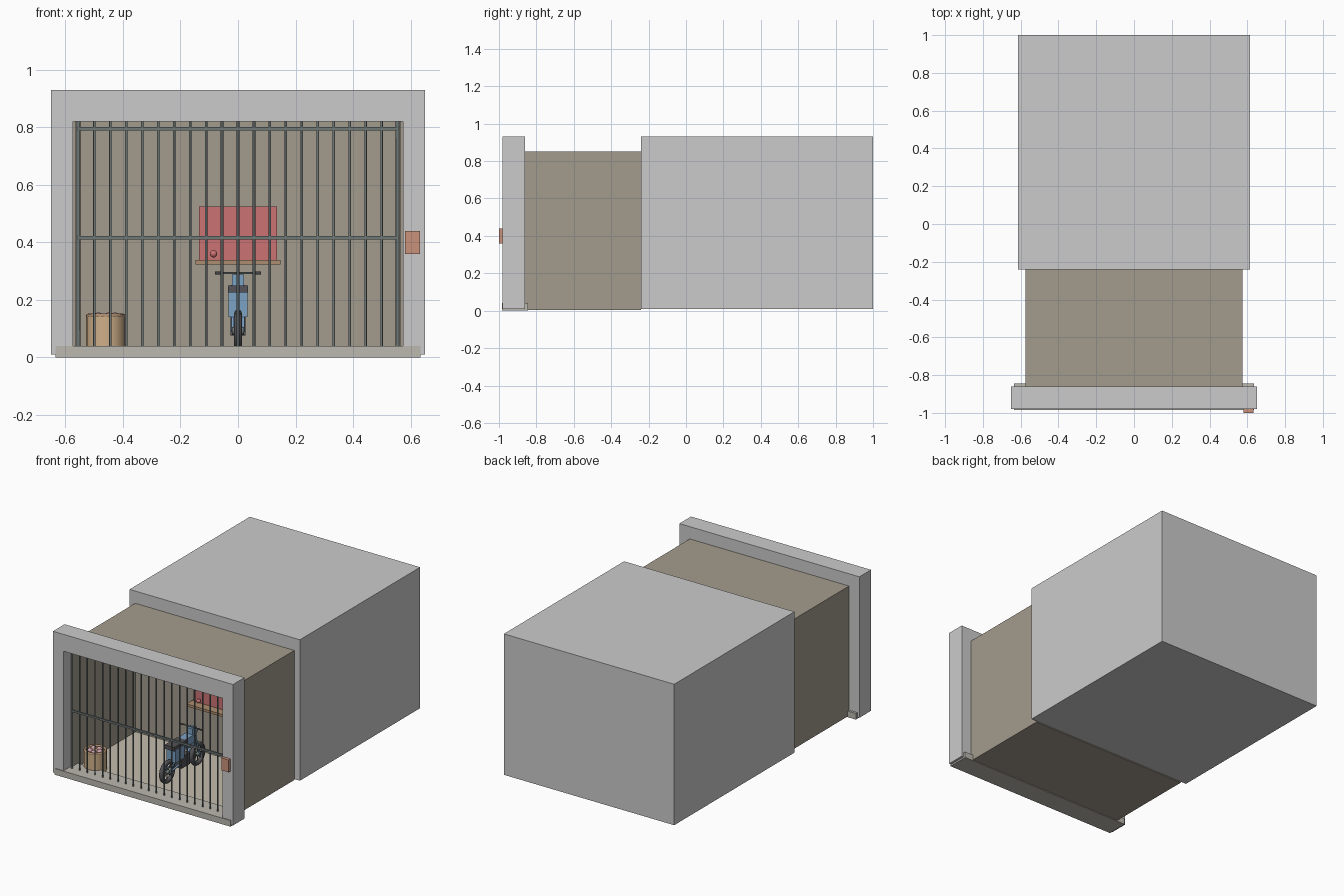
import bpy, bmesh, math
from mathutils import Vector

if "Cube" in bpy.data.objects:
    bpy.data.objects.remove(bpy.data.objects["Cube"])

mats = {}
def paint(o, col):
    if col:
        if col not in mats:
            m = bpy.data.materials.new("paint_%d" % len(mats))
            m.diffuse_color = (*col, 1)
            m.use_nodes = True
            m.node_tree.nodes["Principled BSDF"].inputs["Base Color"].default_value = m.diffuse_color
            mats[col] = m
        o.data.materials.append(mats[col])
    return o

def finish(name, bm, col):
    bmesh.ops.recalc_face_normals(bm, faces=bm.faces)
    me = bpy.data.meshes.new(name)
    bm.to_mesh(me)
    bm.free()
    o = bpy.data.objects.new(name, me)
    bpy.context.collection.objects.link(o)
    return paint(o, col)

def box(name, x, y, z, col=None):
    bm = bmesh.new()
    bmesh.ops.create_cube(bm, size=1)
    for v in bm.verts:
        v.co = [(a[0] + a[1]) / 2 + c * (a[1] - a[0]) for a, c in zip((x, y, z), v.co)]
    return finish(name, bm, col)

def rod(name, a, b, r, col, n=8, r2=None):
    a, b = Vector(a), Vector(b)
    bm = bmesh.new()
    bmesh.ops.create_cone(bm, cap_ends=True, segments=n, radius1=r,
                          radius2=r if r2 is None else r2, depth=(b - a).length)
    q = (b - a).to_track_quat('Z', 'Y')
    for v in bm.verts:
        v.co = q @ v.co + (a + b) / 2
    return smooth(finish(name, bm, col))

def smooth(o):
    bpy.ops.object.select_all(action='DESELECT')
    o.select_set(True)
    bpy.context.view_layer.objects.active = o
    bpy.ops.object.shade_smooth_by_angle(angle=math.radians(50))
    return o

def torus(name, loc, rot, R, r, col):
    bpy.ops.mesh.primitive_torus_add(location=loc, rotation=rot, major_radius=R, minor_radius=r,
                                     major_segments=28, minor_segments=8)
    o = bpy.context.object
    o.name = name
    return smooth(paint(o, col))

def ball(name, loc, r, col):
    bm = bmesh.new()
    bmesh.ops.create_uvsphere(bm, u_segments=14, v_segments=8, radius=r)
    bmesh.ops.translate(bm, verts=bm.verts, vec=loc)
    return smooth(finish(name, bm, col))

BROWN, TAN, SILL = (.37, .33, .27), (.56, .5, .42), (.5, .48, .43)
IRON, RUST, RED = (.16, .19, .19), (.59, .29, .2), (.6, .17, .17)
WOOD, DARKWOOD, BLUE = (.62, .43, .25), (.42, .27, .16), (.2, .36, .56)
BLACK, PINK = (.09, .09, .1), (.6, .36, .4)

# rear building block
box("rear_block", (-.615, .615), (-.24, 1), (.01, .93))

# front surround: an upside-down U profile given depth
bm = bmesh.new()
prof = [(-.65, .01), (-.65, .93), (.65, .93), (.65, .01), (.573, .01), (.573, .82), (-.573, .82), (-.573, .01)]
f = bm.faces.new([bm.verts.new((x, -.98, z)) for x, z in prof])
ext = bmesh.ops.extrude_face_region(bm, geom=[f])
bmesh.ops.translate(bm, vec=(0, .12, 0), verts=[g for g in ext['geom'] if isinstance(g, bmesh.types.BMVert)])
finish("front_surround", bm, None)
box("sill", (-.635, .635), (-.985, -.845), (0, .04), SILL)
box("lock", (.58, .633), (-1, -.975), (.36, .44), RUST)

# cell room: five panels, open at the front
Y = (-.905, -.24)
for s, n in ((-1, "left"), (1, "right")):
    box("room_wall_" + n, sorted((s * .575, s * .565)), Y, (.004, .85), BROWN)
box("room_ceiling", (-.575, .575), Y, (.84, .85), BROWN)
box("room_base", (-.575, .575), Y, (.004, .014), BROWN)
box("room_back", (-.575, .575), (-.25, -.24), (.004, .85), BROWN)
box("room_floor", (-.564, .564), (-.9, -.251), (.014, .018), TAN)

# bars and cross rails
for i in range(21):
    x = -.555 + i * .0555
    rod("bar_%02d" % i, (x, -.92, .035), (x, -.92, .822), .0065 if i in (0, 20) else .0045, IRON)
for z in (.415, .795):
    box("cross_rail", (-.56, .56), (-.925, -.915), (z - .006, z + .006), IRON)

# shelf, red panel and knob on the back wall
box("shelf", (-.148, .148), (-.32, -.25), (.322, .338), DARKWOOD)
box("red_panel", (-.135, .135), (-.265, -.25), (.338, .525), RED)
ball("red_ball", (-.085, -.285, .36), .013, RED)

# basket with rim and contents
bx, by = -.46, -.815
rod("basket", (bx, by, .018), (bx, by, .142), .068, WOOD, 20)
torus("basket_rim", (bx, by, .144), (0, 0, 0), .061, .008, DARKWOOD)
for i in range(5):
    a = i * math.tau / 5
    ball("basket_fruit", (bx + .032 * math.cos(a), by + .032 * math.sin(a), .138), .018, PINK)

# motorbike wheels, front wheel toward the back wall
for n, y in (("rear", -.73), ("front", -.42)):
    torus(n + "_tyre", (0, y, .092), (0, math.pi / 2, 0), .06, .014, BLACK)
    rod(n + "_hub", (-.02, y, .092), (.02, y, .092), .014, IRON, 12)
    for k in range(4):
        a = k * math.pi / 4
        d = Vector((0, math.cos(a), math.sin(a))) * .055
        c = Vector((0, y, .092))
        rod(n + "_spoke", c - d, c + d, .003, IRON, 6)

# motorbike body, tank, seat and engine
box("rear_body", (-.033, .033), (-.69, -.6), (.14, .225), BLUE)
box("frame_beam", (-.016, .016), (-.64, -.47), (.175, .205), BLUE)
box("seat", (-.034, .034), (-.71, -.58), (.225, .25), BLACK)
box("tank", (-.028, .028), (-.58, -.48), (.2, .25), BLUE)
box("engine", (-.026, .026), (-.62, -.53), (.075, .15), BLACK)
box("headstock", (-.02, .02), (-.5, -.455), (.2, .288), BLUE)
rod("down_tube", (0, -.48, .22), (0, -.53, .09), .009, BLUE)
for s in (-1, 1):
    rod("fork_leg", (s * .019, -.475, .25), (s * .019, -.42, .092), .006, BLUE)
    rod("swing_arm", (s * .019, -.6, .11), (s * .019, -.73, .092), .006, BLUE)
    rod("rear_strut", (s * .019, -.67, .15), (s * .019, -.73, .092), .005, BLUE)
    rod("grip", (s * .05, -.485, .293), (s * .08, -.49, .293), .005, BLACK)
rod("handlebar", (-.08, -.485, .293), (.08, -.485, .293), .0035, IRON)
ball("headlamp", (0, -.445, .255), .018, IRON)
